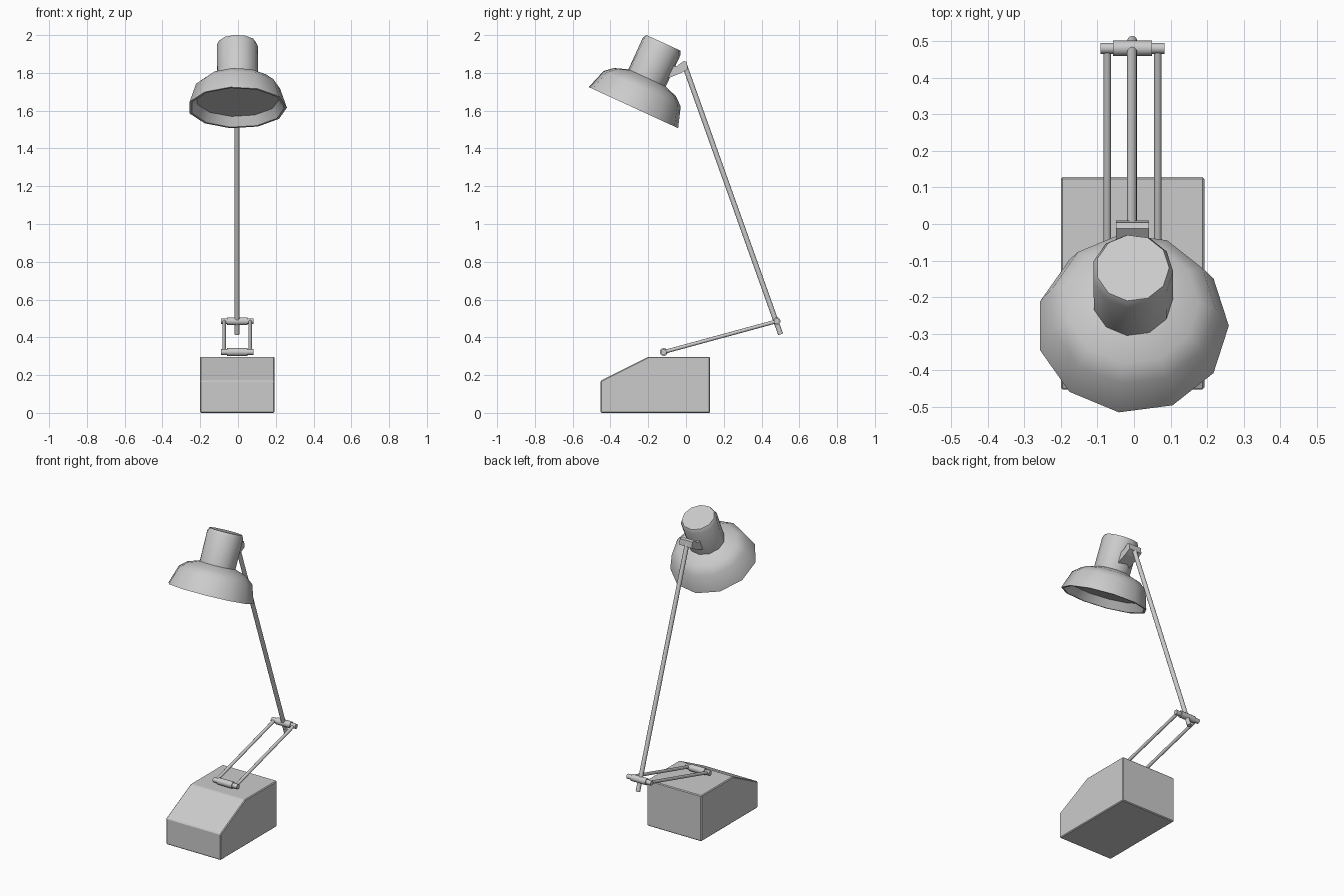
import bpy, bmesh, math
from mathutils import Vector, Matrix

if "Cube" in bpy.data.objects:
    bpy.data.objects.remove(bpy.data.objects["Cube"])

CX = -0.004          # shared centre line of the lamp
TILT = math.radians(24.7)


def finish(name, bm, matrix=None, angle=35):
    if matrix is not None:
        bm.transform(matrix)
    bmesh.ops.recalc_face_normals(bm, faces=bm.faces)
    me = bpy.data.meshes.new(name)
    bm.to_mesh(me)
    bm.free()
    ob = bpy.data.objects.new(name, me)
    bpy.context.collection.objects.link(ob)
    bpy.ops.object.select_all(action='DESELECT')
    ob.select_set(True)
    bpy.context.view_layer.objects.active = ob
    if angle:
        bpy.ops.object.shade_smooth_by_angle(angle=math.radians(angle))
    return ob


def rod(name, a, b, r, sides=12):
    a, b = Vector(a), Vector(b)
    bm = bmesh.new()
    bmesh.ops.create_cone(bm, cap_ends=True, segments=sides, radius1=r,
                          radius2=r, depth=(b - a).length)
    rot = Vector((0, 0, 1)).rotation_difference(b - a).to_matrix().to_4x4()
    return finish(name, bm, Matrix.Translation((a + b) / 2) @ rot, 50)


def extrude_profile(name, pts, x0, x1, matrix=None, bevel=0):
    bm = bmesh.new()
    f = bm.faces.new([bm.verts.new((x0, y, z)) for y, z in pts])
    res = bmesh.ops.extrude_face_region(bm, geom=[f])
    bmesh.ops.translate(bm, vec=(x1 - x0, 0, 0),
                        verts=[v for v in res['geom'] if isinstance(v, bmesh.types.BMVert)])
    if bevel:
        bmesh.ops.recalc_face_normals(bm, faces=bm.faces)
        bmesh.ops.bevel(bm, geom=bm.edges[:], offset=bevel, segments=1,
                        affect='EDGES', profile=0.5)
    return finish(name, bm, matrix, 0)


def lathe(name, profile, sides, matrix):
    # closed at both ends by flat caps
    bm = bmesh.new()
    rings = [[bm.verts.new((r * math.cos(2 * math.pi * i / sides),
                            r * math.sin(2 * math.pi * i / sides), z))
              for i in range(sides)] for r, z in profile]
    for a, b in zip(rings, rings[1:]):
        for i in range(sides):
            j = (i + 1) % sides
            bm.faces.new((a[i], a[j], b[j], b[i]))
    bm.faces.new(rings[0])
    bm.faces.new(rings[-1])
    return finish(name, bm, matrix, 35)


# weighted base with sloped front
extrude_profile("base", [(-0.452, 0), (0.128, 0), (0.128, 0.297), (-0.2, 0.297),
                         (-0.452, 0.17)], -0.2, 0.192, bevel=0.005)

# hinges and twin lower rods
low, high = (-0.118, 0.322), (0.48, 0.485)
for label, (y, z) in (("lower", low), ("upper", high)):
    rod(label + "_hinge_sleeve", (CX - 0.053, y, z), (CX + 0.053, y, z), 0.021)
    rod(label + "_hinge_pin", (CX - 0.087, y, z), (CX + 0.087, y, z), 0.015)
for label, s in (("left", -1), ("right", 1)):
    x = CX + s * 0.069
    rod(label + "_lower_rod", (x, *low), (x, *high), 0.010)

# long upper arm
rod("upper_arm", (CX - 0.001, 0.501, 0.416), (CX - 0.001, -0.008, 1.842), 0.0135)

# lamp head: inner ceiling, lip, bowl, neck and cap in one profile
head = Matrix.Translation((CX, -0.278, 1.616)) @ Matrix.Rotation(-TILT, 4, 'X')
lathe("lamp_shade", [(0.222, 0.05), (0.250, 0.0), (0.263, 0.0), (0.227, 0.11),
                     (0.182, 0.148), (0.110, 0.173), (0.111, 0.355), (0.100, 0.378)],
      11, head)

# bracket between arm and head
extrude_profile("head_bracket", [(0.085, 0.285), (0.115, 0.292), (0.138, 0.335),
                                 (0.155, 0.338), (0.176, 0.305), (0.152, 0.272),
                                 (0.085, 0.200)], -0.045, 0.045, head)
